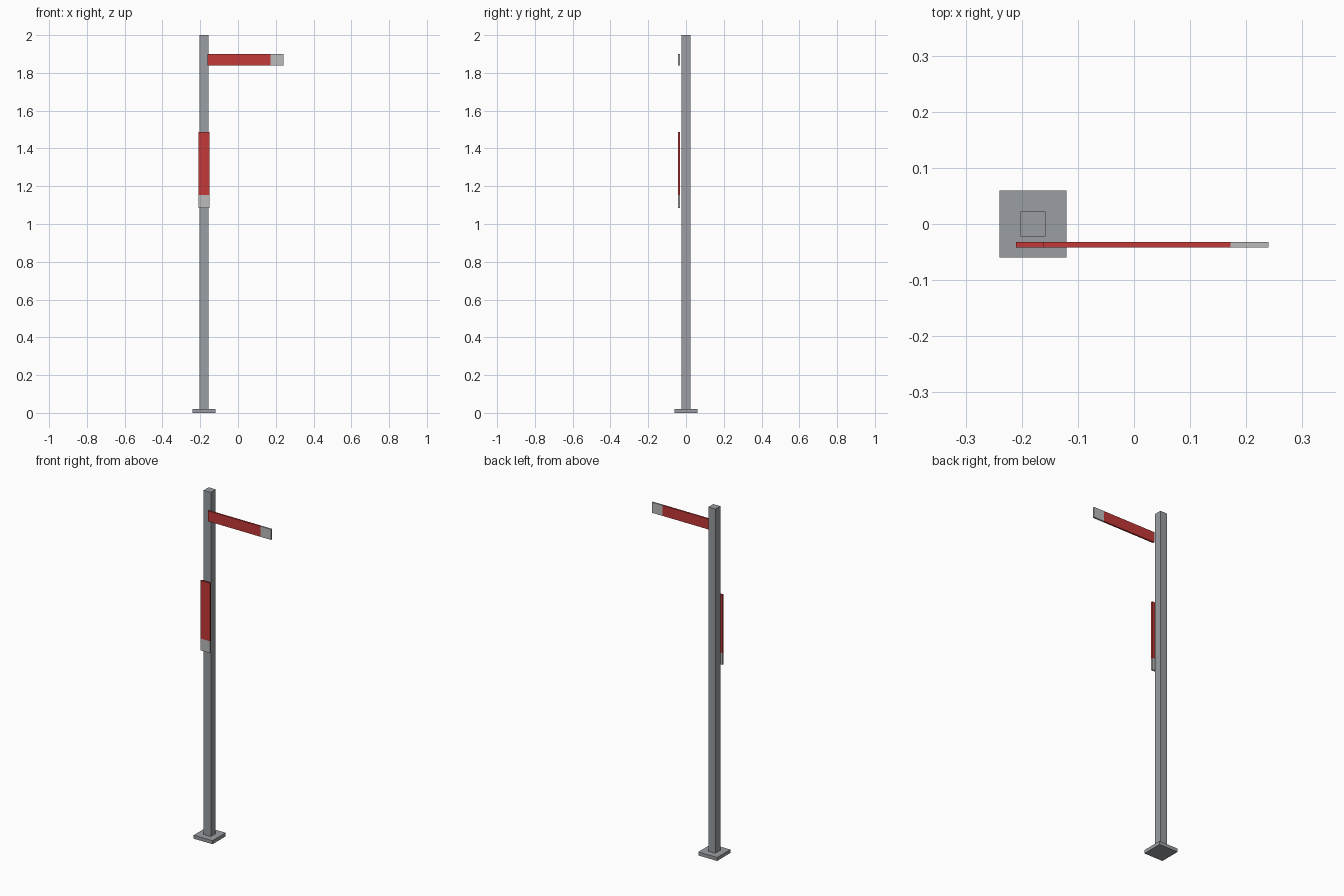
import bpy
import bmesh
from mathutils import Vector

if "Cube" in bpy.data.objects:
    bpy.data.objects.remove(bpy.data.objects["Cube"])


def material(name, rgb):
    m = bpy.data.materials.new(name)
    m.diffuse_color = (*rgb, 1)
    m.use_nodes = True
    m.node_tree.nodes["Principled BSDF"].inputs["Base Color"].default_value = m.diffuse_color
    return m


def box(name, lo, hi, mat=None):
    lo, hi = Vector(lo), Vector(hi)
    bm = bmesh.new()
    bmesh.ops.create_cube(bm, size=1)
    bmesh.ops.scale(bm, vec=hi - lo, verts=bm.verts)
    mesh = bpy.data.meshes.new(name)
    bm.to_mesh(mesh)
    bm.free()
    ob = bpy.data.objects.new(name, mesh)
    ob.location = (lo + hi) / 2
    bpy.context.collection.objects.link(ob)
    if mat:
        mesh.materials.append(mat)
    return ob


red = material("red_paint", (0.55, 0.04, 0.04))
white = material("pale_paint", (0.5, 0.5, 0.5))
steel = material("grey_steel", (0.32, 0.34, 0.36))

# Foot plate and square post
PX, HALF = -0.18, 0.0225
box("base_plate", (PX - 0.06, -0.06, 0), (PX + 0.06, 0.06, 0.02), steel)
box("post", (PX - HALF, -HALF, 0.02), (PX + HALF, HALF, 2), steel)

# Signal blades stand just in front of the post, each with a pale tip
Y0, Y1 = -0.042, -0.032

# Upper arm, horizontal
box("upper_arm", (-0.162, Y0, 1.84), (0.172, Y1, 1.90), red)
box("upper_arm_tip", (0.172, Y0, 1.84), (0.24, Y1, 1.90), white)

# Lower arm, hanging down
box("lower_arm", (-0.21, Y0, 1.153), (-0.15, Y1, 1.487), red)
box("lower_arm_tip", (-0.21, Y0, 1.085), (-0.15, Y1, 1.153), white)
